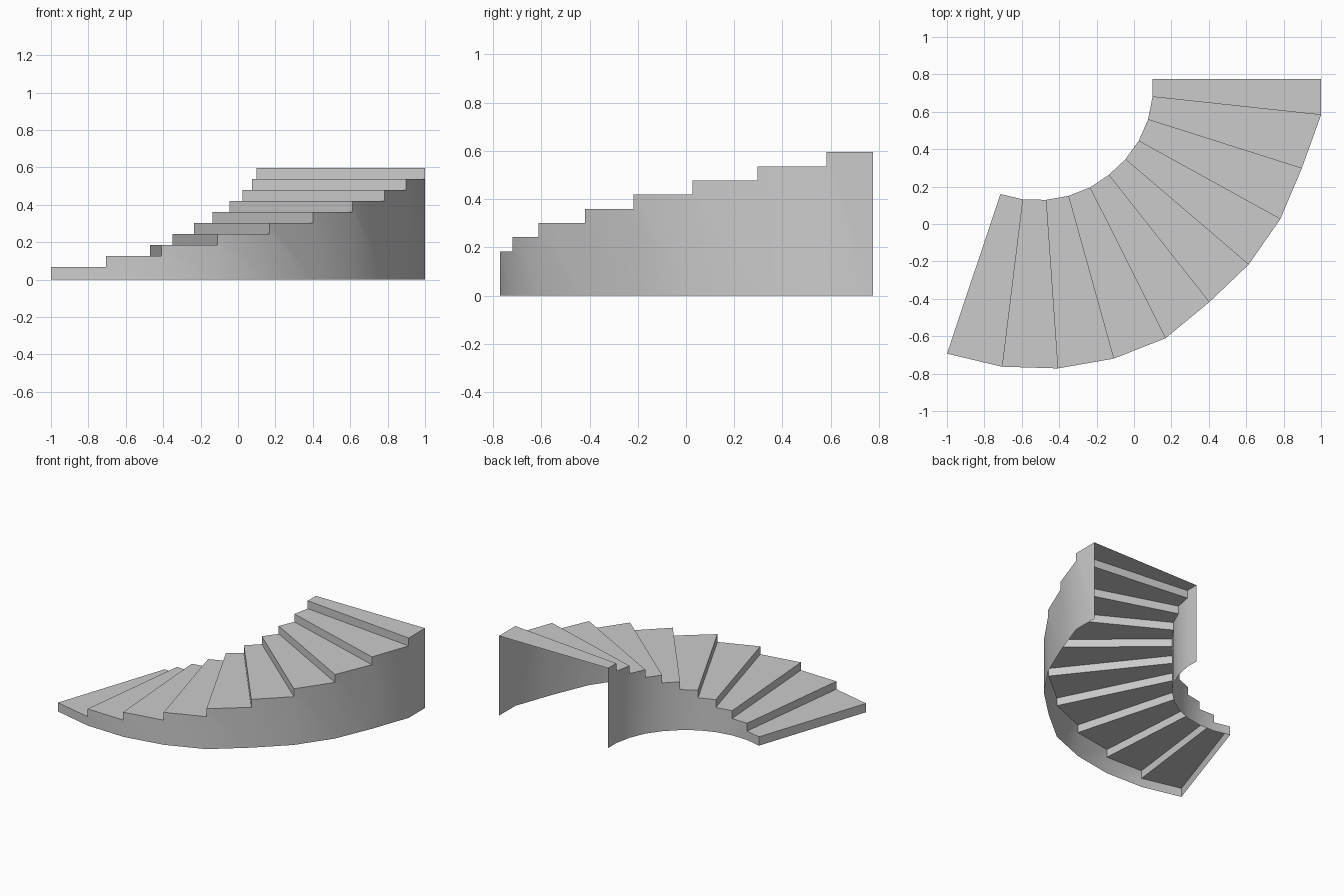
import bpy, bmesh
from math import radians

if "Cube" in bpy.data.objects:
    bpy.data.objects.remove(bpy.data.objects["Cube"])

# Plan outline of the tread boundaries, bottom step to top landing
OUTER = [(-1, -.693), (-.706, -.763), (-.408, -.772), (-.109, -.72), (.168, -.611),
         (.402, -.418), (.613, -.217), (.782, .026), (.897, .297), (1, .583), (1, .775)]
INNER = [(-.714, .16), (-.596, .132), (-.471, .129), (-.351, .15), (-.236, .195),
         (-.135, .262), (-.046, .346), (.025, .444), (.075, .558), (.099, .68), (.099, .775)]
STEPS = len(OUTER) - 1
height = [0.066 + 0.0588 * i for i in range(STEPS)]


def make_object(name, faces, smooth=False):
    bm = bmesh.new()
    for pts in faces:
        bm.faces.new([bm.verts.new(p) for p in pts])
    bmesh.ops.remove_doubles(bm, verts=bm.verts, dist=1e-5)
    mesh = bpy.data.meshes.new(name)
    bm.to_mesh(mesh)
    bm.free()
    obj = bpy.data.objects.new(name, mesh)
    bpy.context.collection.objects.link(obj)
    if smooth:
        bpy.context.view_layer.objects.active = obj
        obj.select_set(True)
        bpy.ops.object.shade_smooth_by_angle(angle=radians(35))
        obj.select_set(False)
    return obj


def wall(name, path, flip):
    # Stepped side sheet from the floor up to each tread
    faces = []
    for i in range(STEPS):
        a, b, h = path[i], path[i + 1], height[i]
        pts = [(*a, 0), (*b, 0), (*b, h), (*a, h)]
        if i:
            pts.append((*a, height[i - 1]))
        faces.append(pts[::-1] if flip else pts)
    return make_object(name, faces, smooth=True)


# Treads and risers; underside and top end stay open
steps = []
for i, h in enumerate(height):
    o0, o1, n0, n1 = OUTER[i], OUTER[i + 1], INNER[i], INNER[i + 1]
    low = height[i - 1] if i else 0
    steps.append([(*o0, h), (*o1, h), (*n1, h), (*n0, h)])
    steps.append([(*n0, low), (*o0, low), (*o0, h), (*n0, h)])
make_object("treads_and_risers", steps)

# Side walls
wall("outer_wall", OUTER, False)
wall("inner_wall", INNER, True)
